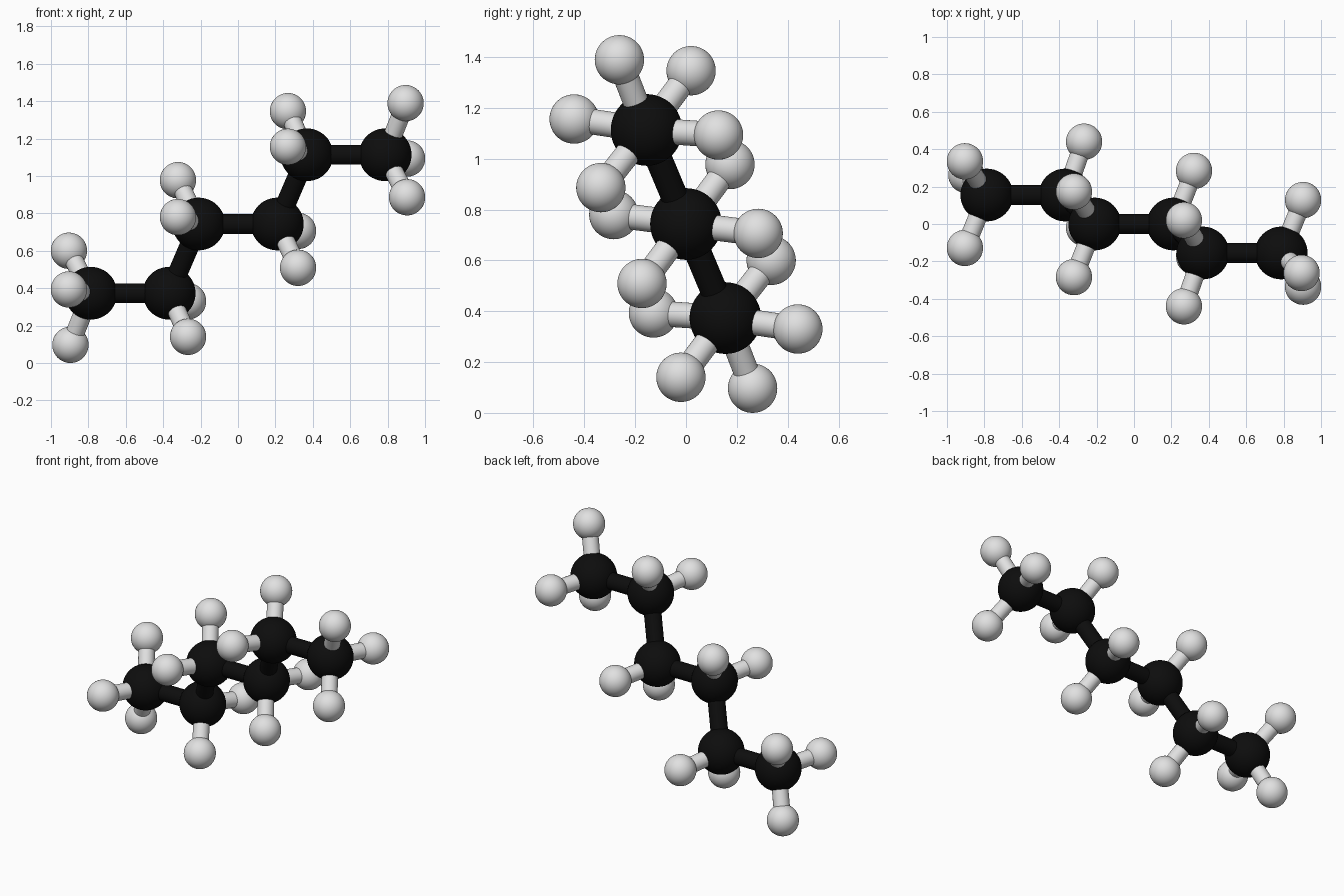
import bpy
from mathutils import Vector

if "Cube" in bpy.data.objects:
    bpy.data.objects.remove(bpy.data.objects["Cube"])

CENTRE_Z = 0.743


def material(name, value):
    m = bpy.data.materials.new(name)
    m.diffuse_color = (value, value, value, 1)
    m.use_nodes = True
    m.node_tree.nodes["Principled BSDF"].inputs["Base Color"].default_value = m.diffuse_color
    return m


BLACK = material("carbon black", 0.004)
WHITE = material("hydrogen white", 0.75)


def finish(name, mat):
    ob = bpy.context.object
    ob.name = name
    ob.data.materials.append(mat)
    bpy.ops.object.shade_smooth_by_angle()
    return ob


def atom(name, pos, radius, mat):
    bpy.ops.mesh.primitive_uv_sphere_add(segments=48, ring_count=24, radius=radius, location=pos)
    finish(name, mat)


def bond(name, a, b, radius, mat):
    d = b - a
    bpy.ops.mesh.primitive_cylinder_add(vertices=32, radius=radius, depth=d.length, location=(a + b) / 2)
    ob = finish(name, mat)
    ob.rotation_euler = d.to_track_quat('Z', 'Y').to_euler()


# half of the chain: each carbon with its hydrogens
half = [
    ((-0.787, 0.155, 0.373), [(-0.904, 0.335, 0.600), (-0.904, -0.128, 0.393), (-0.896, 0.262, 0.097)]),
    ((-0.368, 0.155, 0.373), [(-0.267, 0.440, 0.330), (-0.267, -0.020, 0.140)]),
    ((-0.210, 0.000, 0.743), [(-0.321, 0.173, 0.977), (-0.321, -0.284, 0.780)]),
]


def opposite(p):
    return Vector((-p[0], -p[1], 2 * CENTRE_Z - p[2]))


# the other half is the point reflection through the centre
chain = [(Vector(c), [Vector(h) for h in hs]) for c, hs in half]
chain += [(opposite(c), [opposite(h) for h in hs]) for c, hs in reversed(half)]

for i, (c, hydrogens) in enumerate(chain, 1):
    # carbon ball and the black rod to the next carbon
    atom(f"carbon_{i}", c, 0.141, BLACK)
    if i < len(chain):
        bond(f"carbon_rod_{i}", c, chain[i][0], 0.053, BLACK)
    # hydrogen balls and their light rods
    for j, h in enumerate(hydrogens, 1):
        atom(f"hydrogen_{i}_{j}", h, 0.097, WHITE)
        bond(f"hydrogen_rod_{i}_{j}", c, h, 0.05, WHITE)
